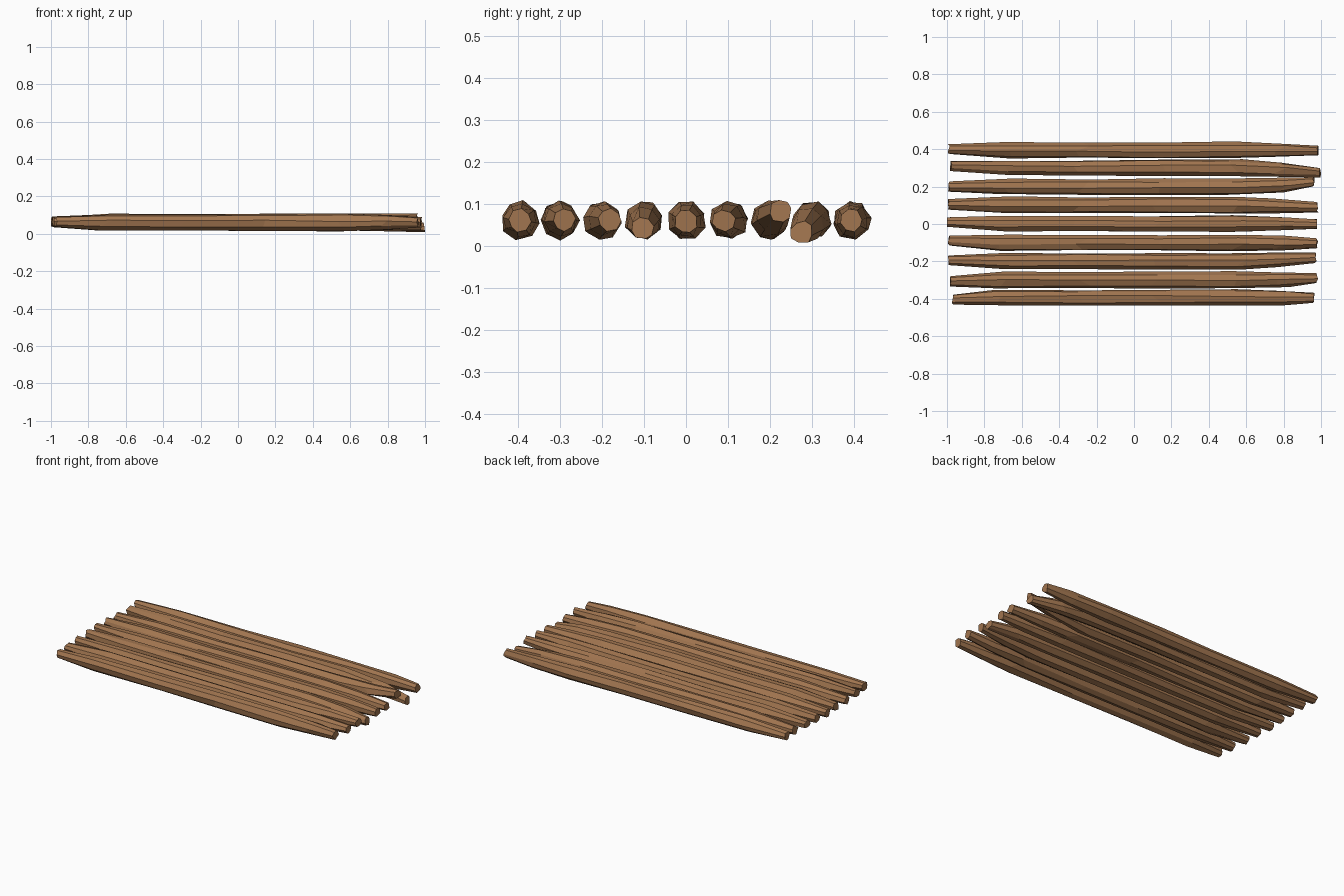
import bpy, bmesh, math, random

if "Cube" in bpy.data.objects:
    bpy.data.objects.remove(bpy.data.objects["Cube"])

random.seed(4)
SIDES = 8

wood = bpy.data.materials.new("brown_wood")
wood.diffuse_color = (0.36, 0.18, 0.08, 1)
wood.use_nodes = True
wood.node_tree.nodes["Principled BSDF"].inputs["Base Color"].default_value = wood.diffuse_color

# per log: centre y, left end (x, y), right end (x, y, z)
LOGS = [
    (0.395, (-0.99, 0.40), (0.98, 0.393, 0.060)),
    (0.300, (-0.98, 0.31), (0.995, 0.275, 0.032)),
    (0.200, (-0.99, 0.20), (0.96, 0.225, 0.083)),
    (0.102, (-0.99, 0.105), (0.98, 0.090, 0.060)),
    (0.002, (-1.00, 0.010), (0.975, 0.000, 0.058)),
    (-0.100, (-0.99, -0.09), (0.98, -0.103, 0.042)),
    (-0.200, (-0.99, -0.195), (0.97, -0.182, 0.062)),
    (-0.300, (-0.98, -0.305), (0.98, -0.290, 0.062)),
    (-0.395, (-0.97, -0.403), (0.96, -0.395, 0.060)),
]
# body rings: x, radius
BODY = [(-0.70, 0.043), (-0.28, 0.042), (0.12, 0.044), (0.55, 0.045), (0.78, 0.039)]


def make_log(i, yc, left, right):
    """Irregular faceted log, lofted along x with tapered chopped ends."""
    rings = [(left[0], left[1], 0.064, 0.027)]
    for x, r in BODY:
        y = yc
        z = 0.061
        if x > 0.7:                      # start bending to the right end
            y += (right[1] - yc) * 0.35
            z += (right[2] - z) * 0.35
        rings.append((x, y, z, r))
    rings.append((*right, 0.027))

    bm = bmesh.new()
    turn = random.uniform(0, math.pi / 4)
    loops = []
    for k, (x, y, z, r) in enumerate(rings):
        end = k in (0, len(rings) - 1)
        loop = []
        for s in range(SIDES):
            a = turn + math.tau * s / SIDES + random.uniform(-0.1, 0.1)
            rr = r * random.uniform(0.92, 1.08)
            dx = random.uniform(-0.006, 0.006) if end else random.uniform(-0.05, 0.05)
            loop.append(bm.verts.new((max(-1, min(1, x + dx)),
                                      y + rr * math.cos(a),
                                      max(0.003, z + rr * math.sin(a)))))
        loops.append(loop)
    for a, b in zip(loops, loops[1:]):
        for s in range(SIDES):
            t = (s + 1) % SIDES
            bm.faces.new((a[s], a[t], b[t], b[s]))
    bm.faces.new(loops[0])
    bm.faces.new(loops[-1])
    bmesh.ops.recalc_face_normals(bm, faces=bm.faces)
    me = bpy.data.meshes.new(f"log_{i}")
    bm.to_mesh(me)
    bm.free()
    me.materials.append(wood)
    bpy.context.collection.objects.link(bpy.data.objects.new(f"log_{i}", me))


# row of nine logs
for i, spec in enumerate(LOGS, 1):
    make_log(i, *spec)
